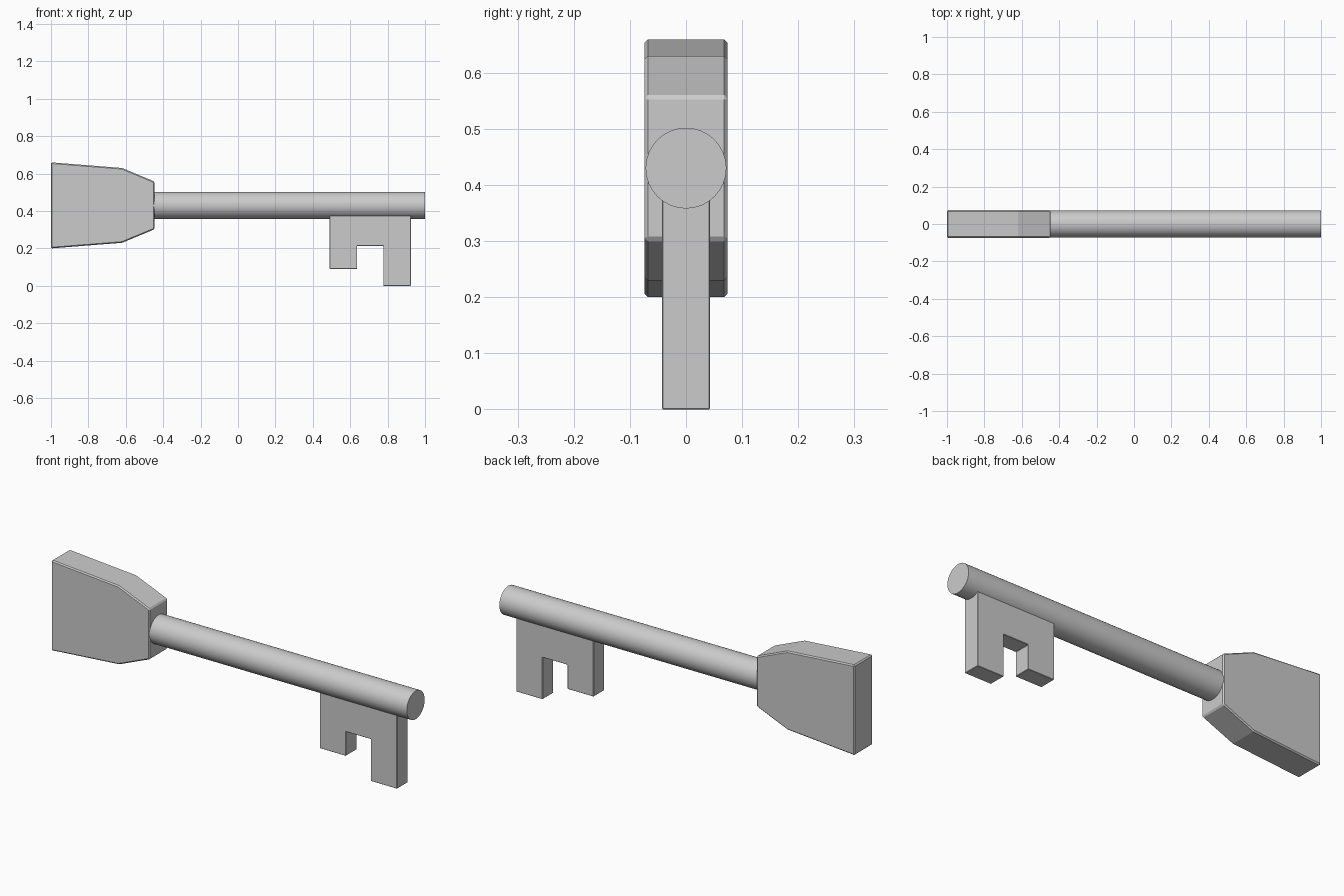
import bpy, bmesh, math

if "Cube" in bpy.data.objects:
    bpy.data.objects.remove(bpy.data.objects["Cube"])

AXIS_Z = 0.43


def plate(name, profile, half_depth, bevel):
    """Extrude an x-z outline symmetrically along y, with a narrow chamfer."""
    bm = bmesh.new()
    face = bm.faces.new([bm.verts.new((x, -half_depth, z)) for x, z in profile])
    ext = bmesh.ops.extrude_face_region(bm, geom=[face])
    verts = [g for g in ext["geom"] if isinstance(g, bmesh.types.BMVert)]
    bmesh.ops.translate(bm, verts=verts, vec=(0, 2 * half_depth, 0))
    bmesh.ops.recalc_face_normals(bm, faces=bm.faces)
    mesh = bpy.data.meshes.new(name)
    bm.to_mesh(mesh)
    bm.free()
    obj = bpy.data.objects.new(name, mesh)
    bpy.context.collection.objects.link(obj)
    mod = obj.modifiers.new("chamfer", "BEVEL")
    mod.width = bevel
    mod.segments = 1
    mod.limit_method = "ANGLE"
    mod.angle_limit = math.radians(30)
    return obj


# Handle: tapered outline mirrored about the shaft axis
upper = [(-1.0, 0.23), (-0.62, 0.2), (-0.447, 0.128)]
outline = [(x, AXIS_Z + h) for x, h in upper]
outline += [(x, AXIS_Z - h) for x, h in reversed(upper)]
plate("handle", outline, 0.074, 0.006)

# Round shaft, set slightly into the handle
x0, x1 = -0.46, 1.0
bpy.ops.mesh.primitive_cylinder_add(
    vertices=32, radius=0.072, depth=x1 - x0,
    location=((x0 + x1) / 2, 0, AXIS_Z), rotation=(0, math.pi / 2, 0))
shaft = bpy.context.object
shaft.name = "shaft"
bpy.ops.object.shade_smooth_by_angle(angle=math.radians(30))

# Toothed bit: two unequal teeth with a square notch between
plate("bit", [(0.49, 0.40), (0.49, 0.09), (0.637, 0.09), (0.637, 0.213),
              (0.777, 0.213), (0.777, 0.0), (0.925, 0.0), (0.925, 0.40)],
      0.043, 0.002)
